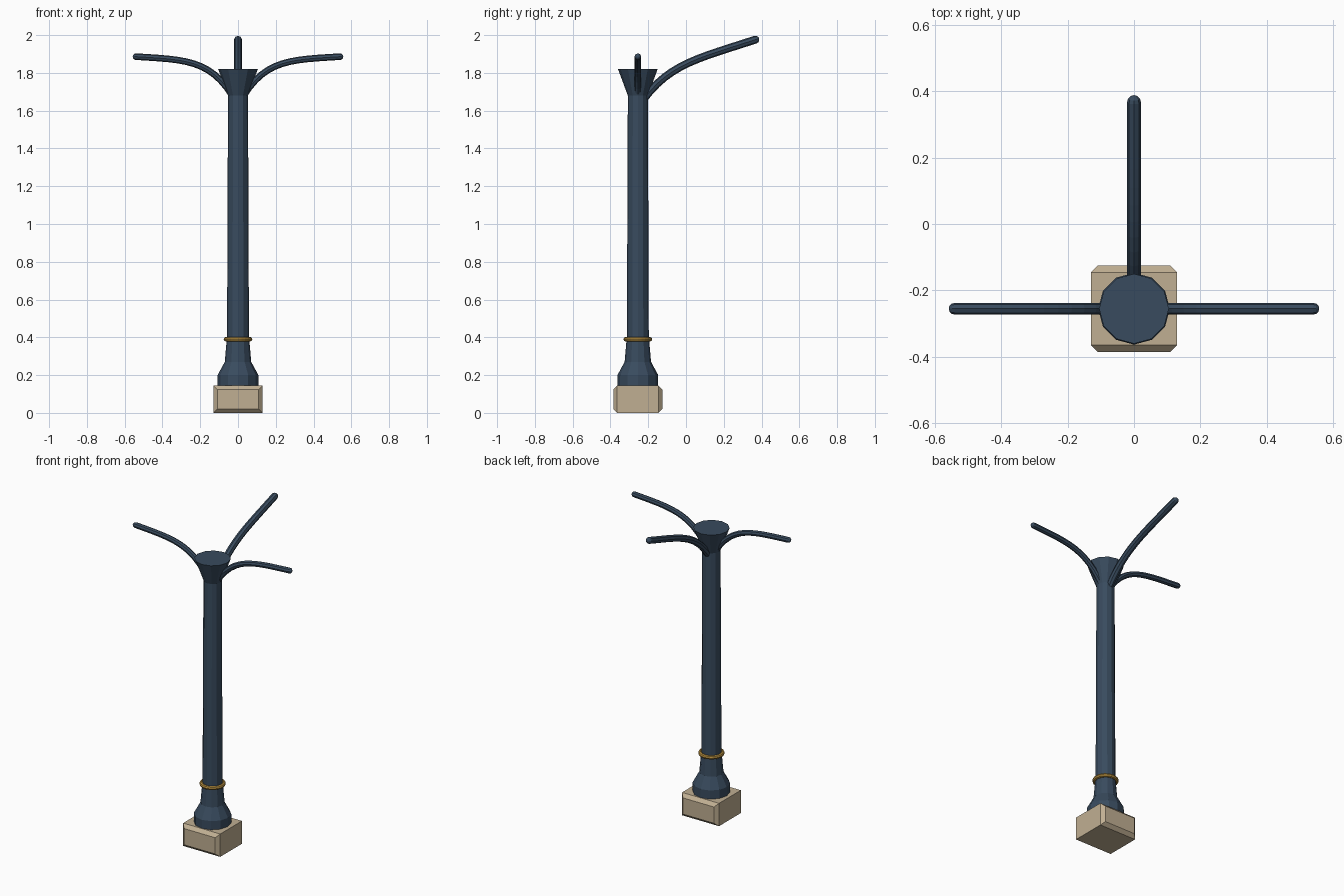
import bpy
import bmesh
from math import sin, cos, pi
from mathutils import Vector

cube = bpy.data.objects.get("Cube")
if cube:
    bpy.data.objects.remove(cube, do_unlink=True)

AXIS_Y = -0.255
UP = Vector((0, 0, 1))


def material(name, rgb):
    mat = bpy.data.materials.new(name)
    mat.use_nodes = True
    mat.diffuse_color = (*rgb, 1)
    mat.node_tree.nodes["Principled BSDF"].inputs["Base Color"].default_value = (*rgb, 1)
    return mat


navy = material("navy paint", (0.040, 0.070, 0.112))
stone = material("tan stone", (0.53, 0.43, 0.29))
gold = material("gold trim", (0.46, 0.27, 0.05))


def loft(name, rings, mat, closed=False):
    """Bridge equal-sized rings of points, capping the ends unless closed."""
    bm = bmesh.new()
    loops = [[bm.verts.new(p) for p in ring] for ring in rings]
    pairs = list(zip(loops, loops[1:]))
    if closed:
        pairs.append((loops[-1], loops[0]))
    else:
        bm.faces.new(loops[0])
        bm.faces.new(loops[-1])
    n = len(loops[0])
    for a, b in pairs:
        for i in range(n):
            j = (i + 1) % n
            bm.faces.new((a[i], a[j], b[j], b[i]))
    bmesh.ops.recalc_face_normals(bm, faces=bm.faces)
    mesh = bpy.data.meshes.new(name)
    bm.to_mesh(mesh)
    bm.free()
    mesh.materials.append(mat)
    obj = bpy.data.objects.new(name, mesh)
    bpy.context.collection.objects.link(obj)
    return obj


def circle(center, u, v, r, sides):
    turns = [2 * pi * i / sides for i in range(sides)]
    return [center + r * (u * cos(t) + v * sin(t)) for t in turns]


def lathe(name, profile, mat, sides=12, closed=False):
    rings = [circle(Vector((0, AXIS_Y, z)), Vector((1, 0, 0)), Vector((0, 1, 0)), r, sides)
             for r, z in profile]
    return loft(name, rings, mat, closed)


# Stone block with chamfered front and back faces
def block_ring(y, inset):
    x, low, high = 0.13 - inset, inset, 0.145 - inset
    return [Vector((a, y, z)) for a, z in ((-x, low), (x, low), (x, high), (-x, high))]


loft("stone_base", [block_ring(AXIS_Y + y, inset) for y, inset in
                    ((-0.13, 0.021), (-0.109, 0), (0.109, 0), (0.13, 0.021))], stone)

# Post: flared foot, tapered shaft and funnel head
lathe("post_foot", [(0.108, 0.145), (0.108, 0.2), (0.07, 0.27), (0.06, 0.385)], navy)
lathe("post_shaft", [(0.058, 0.385), (0.053, 1.68)], navy)
lathe("post_head", [(0.053, 1.68), (0.105, 1.82)], navy)

# Trim ring around the post
lathe("trim_ring", [(0.064 + 0.012 * cos(k * pi / 4), 0.39 + 0.012 * sin(k * pi / 4))
                    for k in range(8)], gold, 24, True)


# Curved arms with rounded tips
def arm(name, direction, controls, radius):
    out = Vector(direction)
    side = out.cross(UP)
    a, b, c, d = [Vector((0, AXIS_Y, 0)) + out * r + UP * z for r, z in controls]
    rings = []
    for i in range(13):
        t = i / 12
        s = 1 - t
        p = a * s**3 + b * 3 * s * s * t + c * 3 * s * t * t + d * t**3
        tangent = ((b - a) * s * s + (c - b) * 2 * s * t + (d - c) * t * t).normalized()
        rings.append(circle(p, side, side.cross(tangent), radius, 8))
    for k in (30, 60, 80):
        w = k * pi / 180
        rings.append(circle(d + tangent * radius * sin(w), side, side.cross(tangent),
                            radius * cos(w), 8))
    loft(name, rings, navy)


side_path = ((0.03, 1.68), (0.15, 1.87), (0.28, 1.87), (0.54, 1.886))
arm("left_arm", (1, 0, 0), side_path, 0.0175)
arm("right_arm", (-1, 0, 0), side_path, 0.0175)
arm("back_arm", (0, 1, 0), ((0.03, 1.66), (0.17, 1.85), (0.33, 1.88), (0.622, 1.976)), 0.021)
